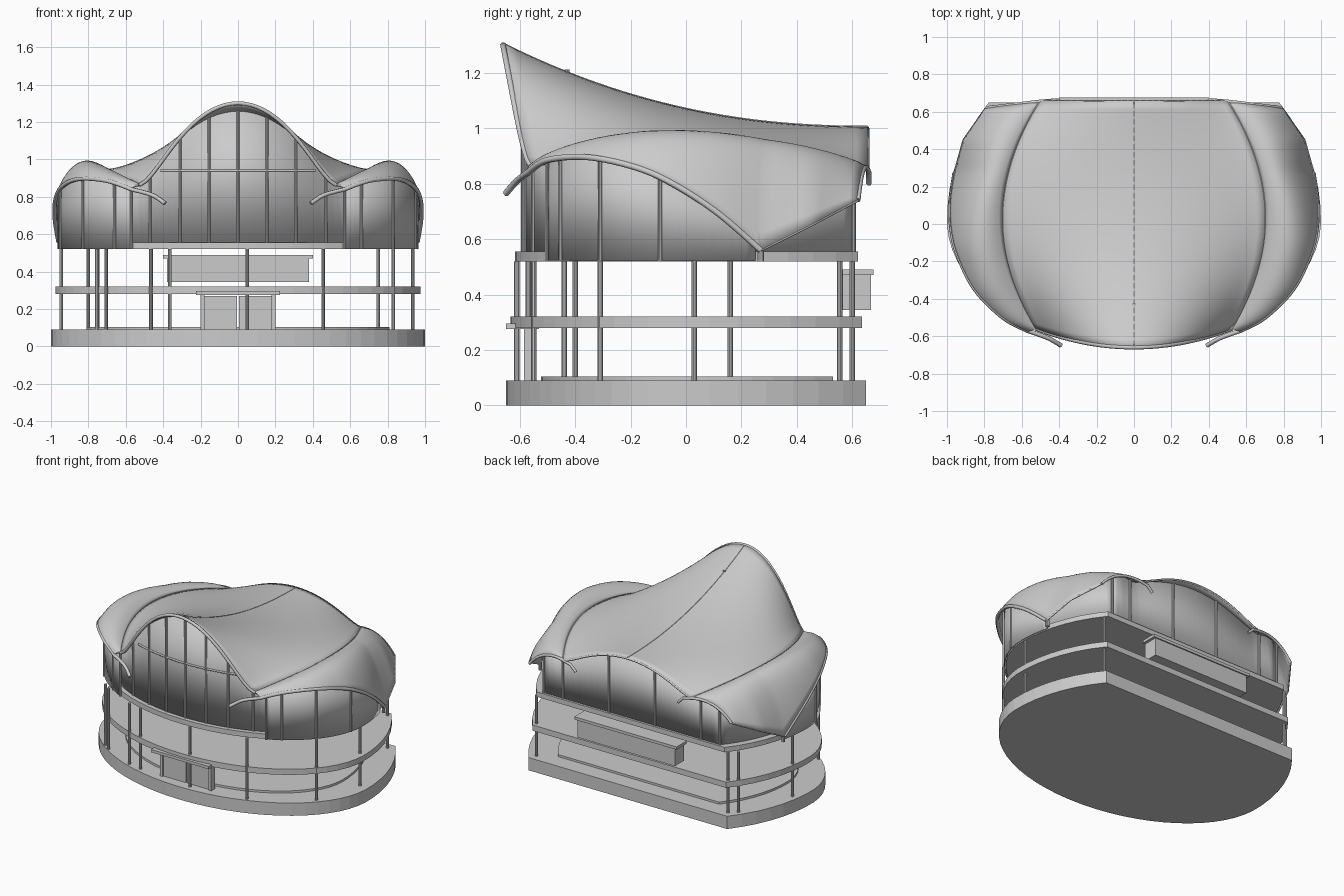
import bpy, bmesh
from math import sin, cos, pi, asin
from mathutils import Vector
from mathutils.bvhtree import BVHTree

cube = bpy.data.objects.get("Cube")
if cube:
    bpy.data.objects.remove(cube, do_unlink=True)

grey = bpy.data.materials.new("light_grey")
grey.use_nodes = True
grey.diffuse_color = (0.6, 0.6, 0.6, 1)
grey.node_tree.nodes["Principled BSDF"].inputs["Base Color"].default_value = (0.6, 0.6, 0.6, 1)

MID_Y = 0.02          # widest line of the plan
shell = ([], [])      # roof surfaces gathered for measuring wall heights


def select_only(ob):
    bpy.ops.object.select_all(action='DESELECT')
    ob.select_set(True)
    bpy.context.view_layer.objects.active = ob


def finish(name, mesh, smooth=False, thick=0):
    ob = bpy.data.objects.new(name, mesh)
    bpy.context.collection.objects.link(ob)
    mesh.materials.append(grey)
    if thick:
        mod = ob.modifiers.new("thickness", 'SOLIDIFY')
        mod.thickness, mod.offset = thick, 0
    if smooth:
        select_only(ob)
        bpy.ops.object.shade_smooth_by_angle(angle=0.6)
    return ob


def from_bmesh(name, bm, smooth=False):
    mesh = bpy.data.meshes.new(name)
    bm.to_mesh(mesh)
    bm.free()
    return finish(name, mesh, smooth)


def sheet(name, rows, thick, is_roof=False):
    """Thickened surface through rows of points."""
    n = len(rows[0])
    verts = [tuple(p) for row in rows for p in row]
    faces = [(j * n + i, j * n + i + 1, (j + 1) * n + i + 1, (j + 1) * n + i)
             for j in range(len(rows) - 1) for i in range(n - 1)]
    mesh = bpy.data.meshes.new(name)
    mesh.from_pydata(verts, [], faces)
    if is_roof:
        base = len(shell[0])
        shell[0].extend(verts)
        shell[1].extend(tuple(k + base for k in f) for f in faces)
    return finish(name, mesh, True, thick)


def tube(name, points, radius):
    curve = bpy.data.curves.new(name, 'CURVE')
    curve.dimensions = '3D'
    curve.bevel_depth, curve.bevel_resolution = radius, 1
    curve.use_fill_caps = True
    spline = curve.splines.new('POLY')
    spline.points.add(len(points) - 1)
    for sp, p in zip(spline.points, points):
        sp.co = (*p, 1)
    ob = finish(name, curve)
    select_only(ob)
    bpy.ops.object.convert(target='MESH')


def box(name, lo, hi):
    bm = bmesh.new()
    bmesh.ops.create_cube(bm, size=1)
    for v in bm.verts:
        v.co = [(a + b) / 2 + c * (b - a) for a, b, c in zip(lo, hi, v.co)]
    from_bmesh(name, bm)


def post(name, x, y, z0, z1, r):
    bm = bmesh.new()
    bmesh.ops.create_cone(bm, cap_ends=True, segments=10, radius1=r, radius2=r, depth=z1 - z0)
    bmesh.ops.translate(bm, verts=bm.verts, vec=(x, y, (z0 + z1) / 2))
    from_bmesh(name, bm, True)


def plan(scale, back, n):
    """Rounded outline cut straight at the back, corner to corner round the front."""
    a0 = asin((back - MID_Y) / scale)
    pts = []
    for i in range(n + 1):
        a = a0 - i * (pi + 2 * a0) / n
        depth = 0.67 if sin(a) < 0 else 1
        pts.append((scale * cos(a), MID_Y + scale * depth * sin(a)))
    return pts


def front_y(x, scale):
    return MID_Y - 0.67 * scale * (1 - (x / scale) ** 2) ** 0.5


def slab(name, scale, back, z0, z1):
    bm = bmesh.new()
    face = bm.faces.new([bm.verts.new((x, y, z0)) for x, y in plan(scale, back, 44)])
    top = bmesh.ops.extrude_face_region(bm, geom=[face])["geom"]
    bmesh.ops.translate(bm, vec=(0, 0, z1 - z0),
                        verts=[g for g in top if isinstance(g, bmesh.types.BMVert)])
    bmesh.ops.recalc_face_normals(bm, faces=bm.faces)
    from_bmesh(name, bm)


def smooth_path(pts, n):
    p = [pts[0]] + pts + [pts[-1]]
    out = []
    for a, b, c, d in zip(p, p[1:], p[2:], p[3:]):
        for k in range(n):
            t = k / n
            out.append(0.5 * (2 * b + (c - a) * t + (2 * a - 5 * b + 4 * c - d) * t * t
                              + (3 * b - a - 3 * c + d) * t ** 3))
    return out + [pts[-1]]


def mirrored(points, side):
    return [Vector((p[0] * side, p[1], p[2])) for p in points]


# Floors
slab("base_slab", 1.0, 0.65, 0, 0.09)
slab("ground_floor_plate", 0.81, 0.53, 0.09, 0.105)
slab("middle_floor", 0.975, 0.635, 0.28, 0.32)
slab("upper_floor", 0.95, 0.62, 0.52, 0.555)

# Columns
for x, y in [(-0.945, 0.16), (0.935, 0.03), (0.83, -0.31), (-0.755, -0.4), (-0.705, -0.44),
             (-0.465, -0.55), (0.455, -0.55), (-0.365, -0.57), (0.05, -0.61),
             (-0.75, 0.6), (-0.8, 0.555), (0.75, 0.6)]:
    post("column", x, y, 0.09, 0.52, 0.01)

# Entrance
for side in (-1, 1):
    xs = sorted((0.005 * side, 0.2 * side))
    box("entrance_door", (xs[0], -0.575, 0.09), (xs[1], -0.555, 0.27))
    box("entrance_jamb", (0.19 * side - 0.01, -0.585, 0.09), (0.19 * side + 0.01, -0.54, 0.275))
box("entrance_canopy", (-0.225, -0.65, 0.275), (0.225, -0.53, 0.295))

# Rear balcony box
box("rear_box", (-0.38, 0.565, 0.345), (0.38, 0.668, 0.47))
box("rear_box_lid", (-0.4, 0.565, 0.47), (0.4, 0.677, 0.49))


# Central saddle roof
def roof(u, v):
    front = -0.66 + 0.1 * u * u
    seam_y = -0.56 + 1.215 * v - 0.03
    ridge = 1.0 + 0.3 * (1 - v) ** 2.2
    valley = 0.94 - 0.08 * (seam_y / 0.6) ** 2
    drop = 1.2 * u * u - 0.2 * u ** 10
    return Vector((u * (0.705 - 0.52 * seam_y ** 2), front + (0.655 - front) * v,
                   ridge + (valley - ridge) * drop))


steps = [i / 30 for i in range(31)]
span = [2 * s - 1 for s in steps]
sheet("central_roof", [[roof(u, v) for u in span] for v in steps], 0.014, True)
tube("roof_front_trim", [roof(u, 0) for u in span], 0.011)
tube("roof_back_trim", [roof(u, 1) for u in span], 0.007)
tube("roof_ridge_seam", [roof(0, v) + Vector((0, 0, 0.006)) for v in steps], 0.004)
post("roof_finial", 0, -0.43, 1.17, 1.212, 0.009)

# Side wing roofs
rim = [Vector(p) for p in [(0.57, -0.57, 0.84), (0.7, -0.5, 0.885), (0.85, -0.35, 0.895),
                           (0.94, -0.17, 0.855), (0.975, -0.03, 0.79), (0.98, 0.12, 0.69),
                           (0.96, 0.27, 0.56), (0.91, 0.45, 0.65), (0.79, 0.62, 0.74)]]
rail = smooth_path(rim[:7], 6)
kink = len(rail)
for a, b in zip(rim[6:], rim[7:]):
    rail += [a.lerp(b, k / 5) for k in range(1, 6)]
rows = []
for e in rail:
    v = min(1, max(0, (e.y + 0.56) / 1.18))
    a = roof(1, v)
    c = a.lerp(e, 0.6)
    c.z = a.z + 0.13 * max(0, sin(pi * v)) ** 0.6 + 0.03 * v
    rows.append([a * (1 - t) ** 2 + 2 * c * t * (1 - t) + e * t * t
                 for t in (k / 16 for k in range(17))])
horn = smooth_path([Vector((0.39, -0.65, 0.765)), Vector((0.46, -0.61, 0.81)), rim[0]], 4)
tail = [Vector((0.44, 0.66, 0.84)), Vector((0.4, 0.66, 0.8))]
for side in (1, -1):
    sheet("wing_roof", [mirrored(r, side) for r in rows], 0.014, True)
    tube("wing_front_trim", mirrored(horn + rail[1:kink], side), 0.012)
    tube("wing_lower_trim", mirrored(rail[kink - 1:], side), 0.006)
    tube("wing_back_trim", mirrored(rows[-1][::-1] + tail, side), 0.01)
    tube("wing_seam", mirrored([roof(1, v) for v in steps], side), 0.009)
    post("wing_foot", 0.95 * side, 0.27, 0.52, 0.58, 0.012)

# Glass walls rise from the upper floor to the roof above
tree = BVHTree.FromPolygons(*shell)


def roof_height(x, y):
    hit = tree.ray_cast(Vector((x, y, 0.53)), Vector((0, 0, 1)))[0]
    return hit.z if hit else 0.84


def glass(name, pts, z0):
    sheet(name, [[(x, y, z0) for x, y in pts], [(x, y, roof_height(x, y)) for x, y in pts]], 0.008)


inner = plan(0.9, 0.6, 96)
glass("inner_glass", inner, 0.555)
back_x = inner[0][0]
glass("back_glass", [(back_x * u, 0.6) for u in span], 0.555)
outer = [p for p in plan(0.96, 0.6, 120) if p[1] < 0.28 and abs(p[0]) > 0.56]
for side in (1, -1):
    glass("wing_glass", [p for p in outer if p[0] * side > 0], 0.522)


# Mullions
def mullion(x, y, z0=0.55):
    post("mullion", x, y, z0, roof_height(x, y), 0.008)


for x in (-0.47, -0.31, -0.155, 0, 0.155, 0.31, 0.47):
    mullion(x, front_y(x, 0.907))
for side in (1, -1):
    for x in (0.57, 0.66, 0.83, 0.95):
        mullion(x * side, front_y(x, 0.965), 0.522)
    for x in (0.18, 0.54, back_x):
        mullion(x * side, 0.605)
tube("transom", [(x, y, 0.94) for x, y in plan(0.907, 0.6, 96) if abs(x) < 0.43 and y < 0], 0.007)
